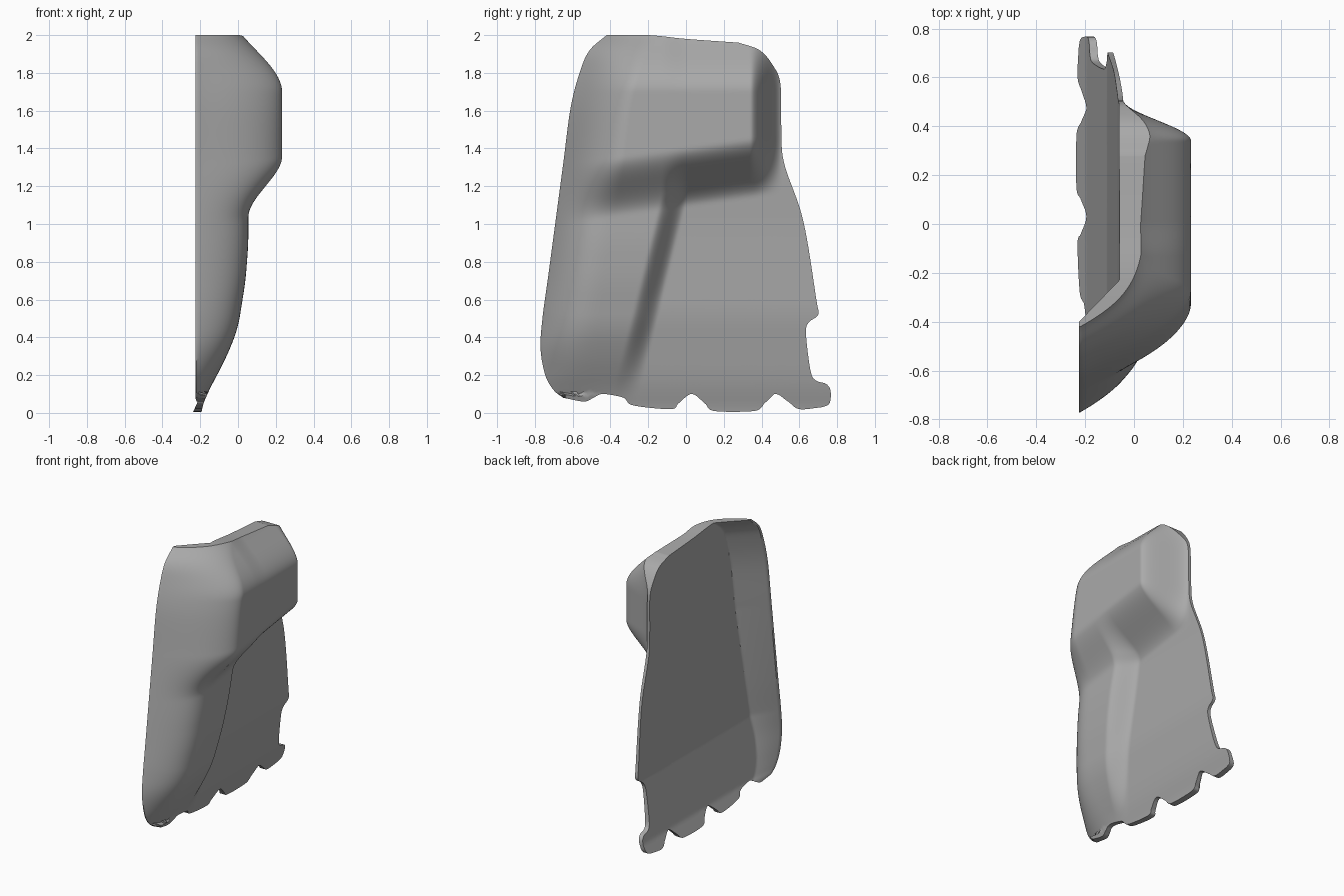
import bpy
import math
from mathutils import Vector

if "Cube" in bpy.data.objects:
    bpy.data.objects.remove(bpy.data.objects["Cube"], do_unlink=True)

COLUMNS, ROWS = 150, 130

# Outline of the panel as four (y, z) edges
front_edge = [(-.65, .08), (-.70, .12), (-.745, .2), (-.77, .34), (-.76, .5), (-.73, .72),
              (-.69, 1.02), (-.65, 1.32), (-.61, 1.62), (-.56, 1.81), (-.51, 1.92), (-.42, 2)]
rear_edge = [(.72, .03), (.76, .05), (.765, .12), (.74, .155), (.69, .17), (.66, .22),
             (.635, .42), (.65, .48), (.70, .52), (.69, .6), (.62, 1.02), (.52, 1.32),
             (.505, 1.5), (.50, 1.74), (.46, 1.84), (.39, 1.92), (.28, 1.96)]
top_edge = [(-.42, 2), (-.2, 2), (0, 1.98), (.28, 1.96)]
bottom_edge = [(-.65, .08), (-.54, .06), (-.49, .08), (-.44, .1), (-.33, .08), (-.28, .04),
               (-.08, .02), (-.04, .05), (.03, .1), (.1, .05), (.15, .01), (.36, .01),
               (.4, .04), (.47, .1), (.54, .06), (.6, .02), (.72, .03)]

# Depth profiles as (z, x)
sheet_front = [(0, -.2), (.1, -.165), (.2, -.14), (.52, -.085), (1, -.065), (1.3, -.045)]
sheet_back = [(0, -.24), (.1, -.195), (.5, -.11), (1.3, -.067), (2, -.06)]
ridge_front = [(0, -.2), (.1, -.165), (.2, -.11), (.32, -.05), (.45, 0), (.7, .04), (.9, .055),
               (1.2, .055), (2, -.03)]
ridge_end = [(.1, -.25), (.5, -.15), (1.15, .01)]
RIM = -.22
BUMP = .233


def interp(table, value):
    """Piecewise linear lookup, held at both ends."""
    if value <= table[0][0]:
        return table[0][1]
    for (a, fa), (b, fb) in zip(table, table[1:]):
        if value <= b:
            return fa + (fb - fa) * (value - a) / (b - a)
    return table[-1][1]


def ease(low, high, value):
    t = min(max((value - low) / (high - low), 0), 1)
    return t * t * (3 - 2 * t)


def soft(table, value, radius=.06):
    """Lookup averaged over a small window, for smooth profiles."""
    return sum(interp(table, value + radius * k / 3) for k in range(-3, 4)) / 7


def resample(points, count):
    """Evenly spaced points along a smooth curve through the given ones."""
    pts = [Vector(p) for p in points]
    pts = [2 * pts[0] - pts[1]] + pts + [2 * pts[-1] - pts[-2]]
    dense = []
    for a, b, c, d in zip(pts, pts[1:], pts[2:], pts[3:]):
        for k in range(16):
            t = k / 16
            m, n = (c - a) / 2, (d - b) / 2
            dense.append(b + m * t + (3 * (c - b) - 2 * m - n) * t ** 2
                         + (2 * (b - c) + m + n) * t ** 3)
    dense.append(pts[-2])
    length = [0]
    for a, b in zip(dense, dense[1:]):
        length.append(length[-1] + (b - a).length)
    along_y = [(s, p.x) for s, p in zip(length, dense)]
    along_z = [(s, p.y) for s, p in zip(length, dense)]
    steps = [length[-1] * i / count for i in range(count + 1)]
    return [Vector((interp(along_y, s), interp(along_z, s))) for s in steps]


front = resample(front_edge, ROWS)
rear = resample(rear_edge, ROWS)
top = resample(top_edge, COLUMNS)
bottom = resample(bottom_edge, COLUMNS)
front_lookup = [(p.y, p.x) for p in front]


def patch(i, j):
    """Blend the four edges into an interior point."""
    u, v = i / COLUMNS, j / ROWS
    sides = front[j].lerp(rear[j], u) + bottom[i].lerp(top[i], v)
    corners = bottom[0].lerp(bottom[-1], u).lerp(top[0].lerp(top[-1], u), v)
    return sides - corners


def outer_depth(y, z):
    inset = max(y - interp(front_lookup, z), 0)
    # Flat sheet with the raised ridge along the front
    sheet = soft(sheet_front, z)
    end = interp(ridge_end, z)
    ridge = max(soft(ridge_front, z) - sheet, 0)
    depth = sheet + ridge * (1 - ease(end - .14, end, y))
    # Rounded flank falling to the front rim
    flank = 1 - (1 - min(inset / .32, 1)) ** 3
    depth = RIM + (depth - RIM) * flank if z > .1 else min(depth, RIM + .3 * flank)
    # Rounded box bulge at the top
    lean = .14 * (y + .3)
    across = ease(0, .32, inset) * (1 - ease(.34, .51, y))
    up = ease(1.05 + lean, 1.36 + lean, z) * (1 - ease(1.7, 2.12, z))
    return depth + (BUMP - depth) * across * up


def inner_depth(y, z):
    inset = max(y - interp(front_lookup, z), 0)
    back = interp(sheet_back, z)
    rim = min(max((inset - .02) / .17, 0), 1)
    return min(RIM - .005, back) + max(back - RIM + .005, 0) * rim


# Shell: outer skin, inner skin and the strip joining them
verts, faces = [], []
grid = [patch(i, j) for j in range(ROWS + 1) for i in range(COLUMNS + 1)]
outer = [outer_depth(p.x, p.y) for p in grid]
inner = [min(inner_depth(p.x, p.y), x - .004) for p, x in zip(grid, outer)]
verts += [(x, p.x, p.y) for p, x in zip(grid, outer)]
verts += [(x, p.x, p.y) for p, x in zip(grid, inner)]
width, total = COLUMNS + 1, len(grid)
for j in range(ROWS):
    for i in range(COLUMNS):
        a = j * width + i
        quad = (a, a + 1, a + 1 + width, a + width)
        faces.append(quad)
        faces.append(tuple(k + total for k in reversed(quad)))
loop = list(range(width))
loop += [j * width + COLUMNS for j in range(1, ROWS + 1)]
loop += [ROWS * width + i for i in reversed(range(COLUMNS))]
loop += [j * width for j in reversed(range(1, ROWS))]
for a, b in zip(loop, loop[1:] + loop[:1]):
    faces.append((b, a, a + total, b + total))

mesh = bpy.data.meshes.new("cover_panel")
mesh.from_pydata(verts, [], faces)
mesh.validate()
panel = bpy.data.objects.new("cover_panel", mesh)
bpy.context.collection.objects.link(panel)

# Plain grey finish
grey = bpy.data.materials.new("plain_grey")
grey.use_nodes = True
colour = (.4, .4, .4, 1)
grey.diffuse_color = colour
grey.node_tree.nodes["Principled BSDF"].inputs["Base Color"].default_value = colour
mesh.materials.append(grey)

bpy.ops.object.select_all(action='DESELECT')
panel.select_set(True)
bpy.context.view_layer.objects.active = panel
bpy.ops.object.shade_smooth_by_angle(angle=math.radians(35))
